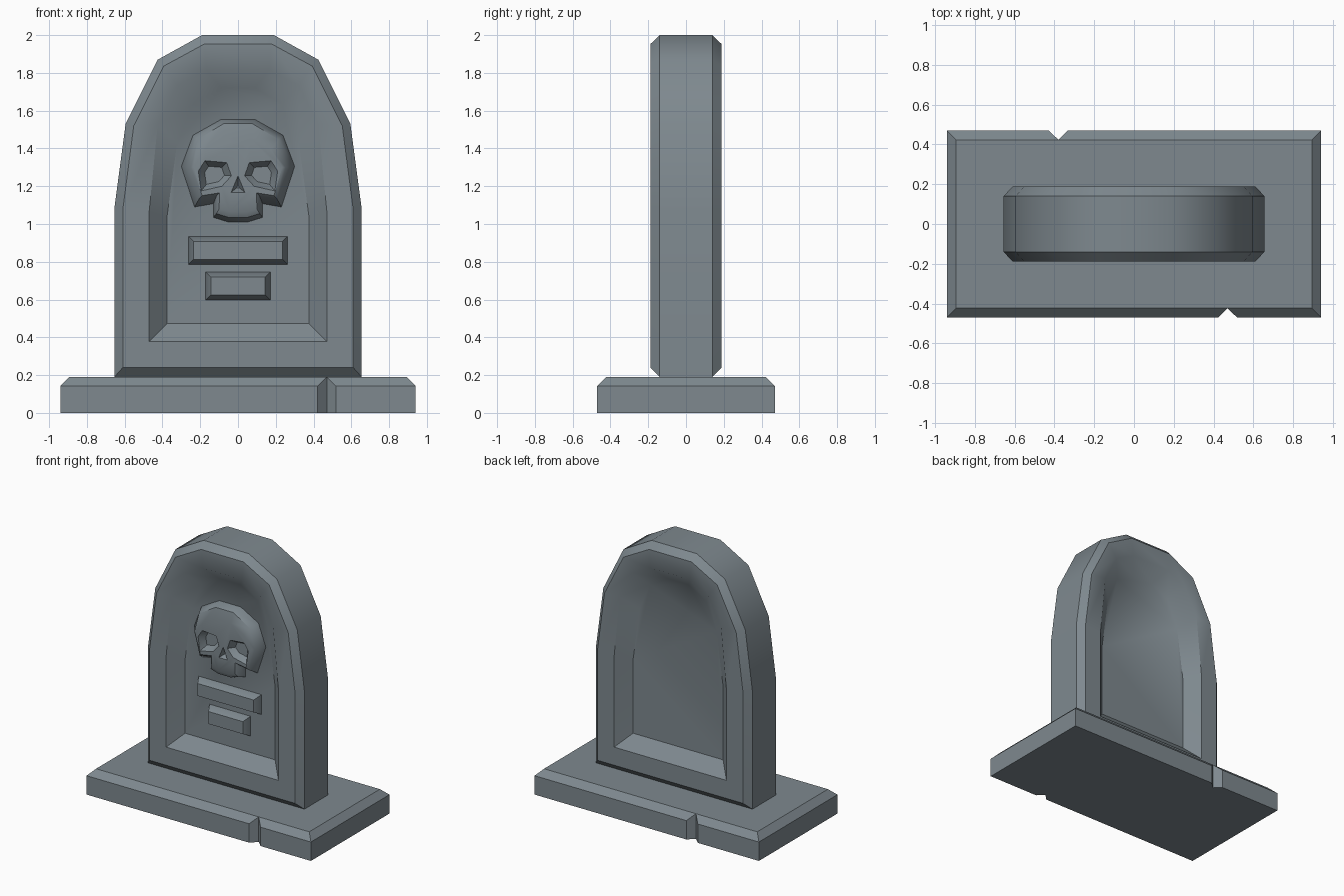
import bpy, bmesh, math

if "Cube" in bpy.data.objects:
    bpy.data.objects.remove(bpy.data.objects["Cube"])

stone_mat = bpy.data.materials.new("weathered grey stone")
stone_mat.diffuse_color = (0.21, 0.25, 0.275, 1)
stone_mat.use_nodes = True
stone_mat.node_tree.nodes["Principled BSDF"].inputs["Base Color"].default_value = stone_mat.diffuse_color


def loft(name, rings, smooth=True):
    """Skin matching closed rings of 3D points and cap both ends."""
    bm = bmesh.new()
    loops = [[bm.verts.new(p) for p in ring] for ring in rings]
    n = len(loops[0])
    for a, b in zip(loops, loops[1:]):
        for i in range(n):
            j = (i + 1) % n
            bm.faces.new((a[i], a[j], b[j], b[i]))
    bm.faces.new(loops[0])
    bm.faces.new(loops[-1])
    bmesh.ops.remove_doubles(bm, verts=bm.verts, dist=1e-4)
    bmesh.ops.recalc_face_normals(bm, faces=bm.faces)
    me = bpy.data.meshes.new(name)
    bm.to_mesh(me)
    bm.free()
    me.materials.append(stone_mat)
    ob = bpy.data.objects.new(name, me)
    bpy.context.collection.objects.link(ob)
    if smooth:
        shade(ob)
    return ob


def shade(ob):
    bpy.ops.object.select_all(action='DESELECT')
    ob.select_set(True)
    bpy.context.view_layer.objects.active = ob
    bpy.ops.object.shade_smooth_by_angle(angle=math.radians(40))


def mirrored(half, y):
    """Right-hand (x, z) points plus their mirror images, at depth y."""
    pts = half + [(-x, z) for x, z in reversed(half)]
    return [(x, y, z) for x, z in pts]


# Base slab with a V notch in the front and back edges
W, D, H, B = 0.94, 0.47, 0.19, 0.047
N = 0.048
outline = [(-W, -D), (0.47 - N, -D), (0.47, -D + B), (0.47 + N, -D), (W, -D),
           (W, D), (-0.38 + N, D), (-0.38, D - B), (-0.38 - N, D), (-W, D)]
top = [(-W + B, -D + B)] + [(0.47, -D + B)] * 3 + [(W - B, -D + B), (W - B, D - B)] \
    + [(-0.38, D - B)] * 3 + [(-W + B, D - B)]
loft("base_slab", [[(x, y, 0) for x, y in outline],
                   [(x, y, H - B) for x, y in outline],
                   [(x, y, H) for x, y in top]])

# Headstone with bevelled rim and a sunken panel on both sides
outer = [(0.655, 0.19), (0.655, 1.08), (0.595, 1.53), (0.425, 1.87), (0.19, 2.0)]
rim = [(0.61, 0.24), (0.61, 1.075), (0.552, 1.52), (0.393, 1.836), (0.178, 1.953)]
opening = [(0.471, 0.377), (0.471, 1.06), (0.425, 1.527), (0.32, 1.735), (0.165, 1.815)]
panel = [(0.377, 0.472), (0.377, 1.03), (0.322, 1.43), (0.235, 1.635), (0.088, 1.72)]
F = 0.095
loft("headstone", [mirrored(panel, -F), mirrored(opening, -0.188), mirrored(rim, -0.188),
                   mirrored(outer, -0.14), mirrored(outer, 0.14), mirrored(rim, 0.188),
                   mirrored(opening, 0.188), mirrored(panel, F)])


# Two raised blank bars under the skull
def bar(name, w, z0, z1):
    b = 0.028
    back = [(w, z0), (w, z1)]
    front = [(w - b, z0 + b), (w - b, z1 - b)]
    loft(name, [mirrored(back, -F + 0.01), mirrored(back, -F), mirrored(front, -0.148)])


bar("upper_bar", 0.263, 0.785, 0.935)
bar("lower_bar", 0.172, 0.597, 0.747)

# Skull relief: base outline, front edge, then a slightly raised face
s_base = [(0.05, 1.01), (0.13, 1.035), (0.13, 1.108), (0.23, 1.09), (0.3, 1.305), (0.238, 1.47), (0.09, 1.553)]
s_edge = [(0.05, 1.035), (0.115, 1.055), (0.113, 1.15), (0.207, 1.132), (0.252, 1.3), (0.215, 1.447), (0.075, 1.532)]
s_face = [(0.045, 1.065), (0.1, 1.08), (0.098, 1.165), (0.19, 1.15), (0.235, 1.3), (0.175, 1.395), (0.065, 1.455)]
skull = loft("skull_relief", [mirrored(s_base, -F + 0.01), mirrored(s_base, -F),
                              mirrored(s_edge, -0.162), mirrored(s_face, -0.178)], False)


# Eye sockets and nose are tapered cuts
def cutter(name, pts, depth, taper):
    cx = sum(p[0] for p in pts) / len(pts)
    cz = sum(p[1] for p in pts) / len(pts)
    ring = lambda y, k: [(cx + (x - cx) * k, y, cz + (z - cz) * k) for x, z in pts]
    slope = (1 - taper) / depth
    ob = loft(name, [ring(-0.198, 1 + 0.02 * slope), ring(-0.178 + depth, taper)], False)
    ob.hide_render = True
    m = skull.modifiers.new(name, 'BOOLEAN')
    m.operation, m.solver, m.object = 'DIFFERENCE', 'EXACT', ob
    return ob


eye = [(0.21, 1.28), (0.175, 1.335), (0.06, 1.325), (0.035, 1.255), (0.085, 1.2), (0.195, 1.175)]
cutters = [cutter("right_socket_cutter", eye, 0.045, 0.6),
           cutter("left_socket_cutter", [(-x, z) for x, z in eye], 0.045, 0.6),
           cutter("nose_cutter", [(0, 1.255), (0.036, 1.168), (-0.036, 1.168)], 0.04, 0.2)]
bpy.ops.object.select_all(action='DESELECT')
skull.select_set(True)
bpy.context.view_layer.objects.active = skull
for m in list(skull.modifiers):
    bpy.ops.object.modifier_apply(modifier=m.name)
for c in cutters:
    bpy.data.objects.remove(c)
shade(skull)
